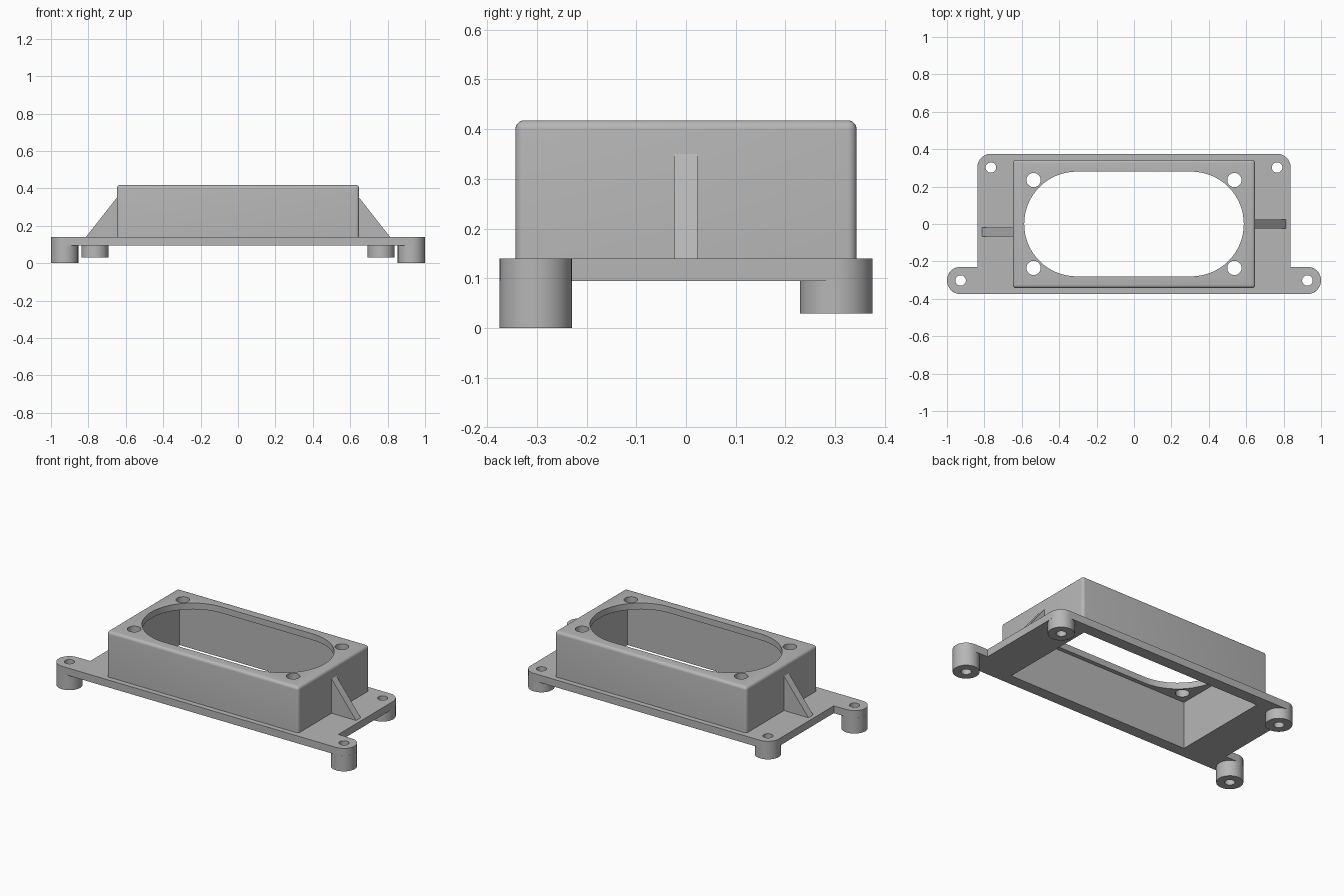
import bpy, bmesh, math

if "Cube" in bpy.data.objects:
    bpy.data.objects.remove(bpy.data.objects["Cube"])

# Single plastic colour
grey = bpy.data.materials.new("plain_grey")
grey.use_nodes = True
colour = (0.47, 0.47, 0.47, 1)
grey.diffuse_color = colour
grey.node_tree.nodes["Principled BSDF"].inputs["Base Color"].default_value = colour


def arc(cx, cy, r, start, end, steps=16):
    angles = [math.radians(start + (end - start) * i / steps) for i in range(steps + 1)]
    return [(cx + r * math.cos(a), cy + r * math.sin(a)) for a in angles]


def circle(cx, cy, r):
    return arc(cx, cy, r, 0, 360, 48)[:-1]


def rect(hx, hy):
    return [(-hx, -hy), (hx, -hy), (hx, hy), (-hx, hy)]


def prism(name, outline, z0, z1, rounding=0):
    """Extrude a flat outline, optionally rounding every edge above the base."""
    bm = bmesh.new()
    base = bm.faces.new([bm.verts.new((x, y, z0)) for x, y in outline])
    new = bmesh.ops.extrude_face_region(bm, geom=[base], use_keep_orig=True)["geom"]
    bmesh.ops.translate(bm, verts=[v for v in new if isinstance(v, bmesh.types.BMVert)],
                        vec=(0, 0, z1 - z0))
    bmesh.ops.recalc_face_normals(bm, faces=bm.faces)
    if rounding:
        edges = [e for e in bm.edges if max(v.co.z for v in e.verts) > z0 + 1e-4]
        bmesh.ops.bevel(bm, geom=edges, offset=rounding, segments=5, profile=0.5,
                        affect='EDGES')
    mesh = bpy.data.meshes.new(name)
    bm.to_mesh(mesh)
    bm.free()
    mesh.materials.append(grey)
    obj = bpy.data.objects.new(name, mesh)
    bpy.context.collection.objects.link(obj)
    return obj


def activate(obj):
    bpy.ops.object.select_all(action='DESELECT')
    obj.select_set(True)
    bpy.context.view_layer.objects.active = obj


def cut(obj, outline, z0, z1):
    cutter = prism("cutter", outline, z0, z1)
    cutter.hide_render = True
    mod = obj.modifiers.new("cut", 'BOOLEAN')
    mod.operation = 'DIFFERENCE'
    mod.solver = 'EXACT'
    mod.object = cutter
    activate(obj)
    bpy.ops.object.modifier_apply(modifier=mod.name)
    bpy.data.objects.remove(cutter)


def smooth(obj):
    activate(obj)
    bpy.ops.object.shade_smooth_by_angle(angle=math.radians(30))


SIDES = (-1, 1)
BOSS_R, BOLT_R = 0.073, 0.028
EAR_X, EAR_Y = 0.927, -0.302
BACK_X, BACK_Y = 0.765, 0.302
PLATE_Z, PLATE_TOP, TOP = 0.095, 0.14, 0.418
CAVITY = rect(0.607, 0.305)

# Base plate with rounded back corners and two front ears
half = (arc(EAR_X, EAR_Y, BOSS_R, -90, 90) + [(BACK_X + BOSS_R, EAR_Y + BOSS_R)]
        + arc(BACK_X, BACK_Y, BOSS_R, 0, 90))
plate = prism("base_plate", half + [(-x, y) for x, y in reversed(half)], PLATE_Z, PLATE_TOP)
cut(plate, CAVITY, 0, 0.3)
for s in SIDES:
    cut(plate, circle(s * EAR_X, EAR_Y, BOLT_R), 0, 0.3)
    cut(plate, circle(s * BACK_X, BACK_Y, BOLT_R), 0, 0.3)
smooth(plate)

# Hollow housing with a stadium opening and four screw holes in its lid
housing = prism("housing", rect(0.648, 0.343), PLATE_TOP, TOP, rounding=0.018)
cut(housing, CAVITY, 0, 0.38)
cut(housing, arc(0.307, 0, 0.28, -90, 90, 32) + arc(-0.307, 0, 0.28, 90, 270, 32), 0.3, 0.5)
for sx in SIDES:
    for sy in SIDES:
        cut(housing, circle(sx * 0.537, sy * 0.235, 0.038), 0.3, 0.5)
smooth(housing)

# Mounting bosses: long under the ears, short under the back corners
for s, side in zip(SIDES, ("right", "left")):
    for end, x, y, z in (("front", EAR_X, EAR_Y, 0), ("back", BACK_X, BACK_Y, 0.03)):
        boss = prism(f"{end}_{side}_boss", circle(s * x, y, BOSS_R), z, PLATE_Z)
        cut(boss, circle(s * x, y, BOLT_R), -0.1, 0.2)
        smooth(boss)

# Triangular side ribs, the right one set slightly forward
for s, side, y in ((-1, "right", -0.043), (1, "left", 0)):
    rib = prism(f"{side}_rib", [(0.64, PLATE_TOP), (0.813, PLATE_TOP), (0.648, 0.35),
                                (0.64, 0.35)], -0.023, 0.023)
    for v in rib.data.vertices:
        x, z, across = v.co
        v.co = (s * x, y + across, z)
    bm = bmesh.new()
    bm.from_mesh(rib.data)
    bmesh.ops.recalc_face_normals(bm, faces=bm.faces)
    bm.to_mesh(rib.data)
    bm.free()
